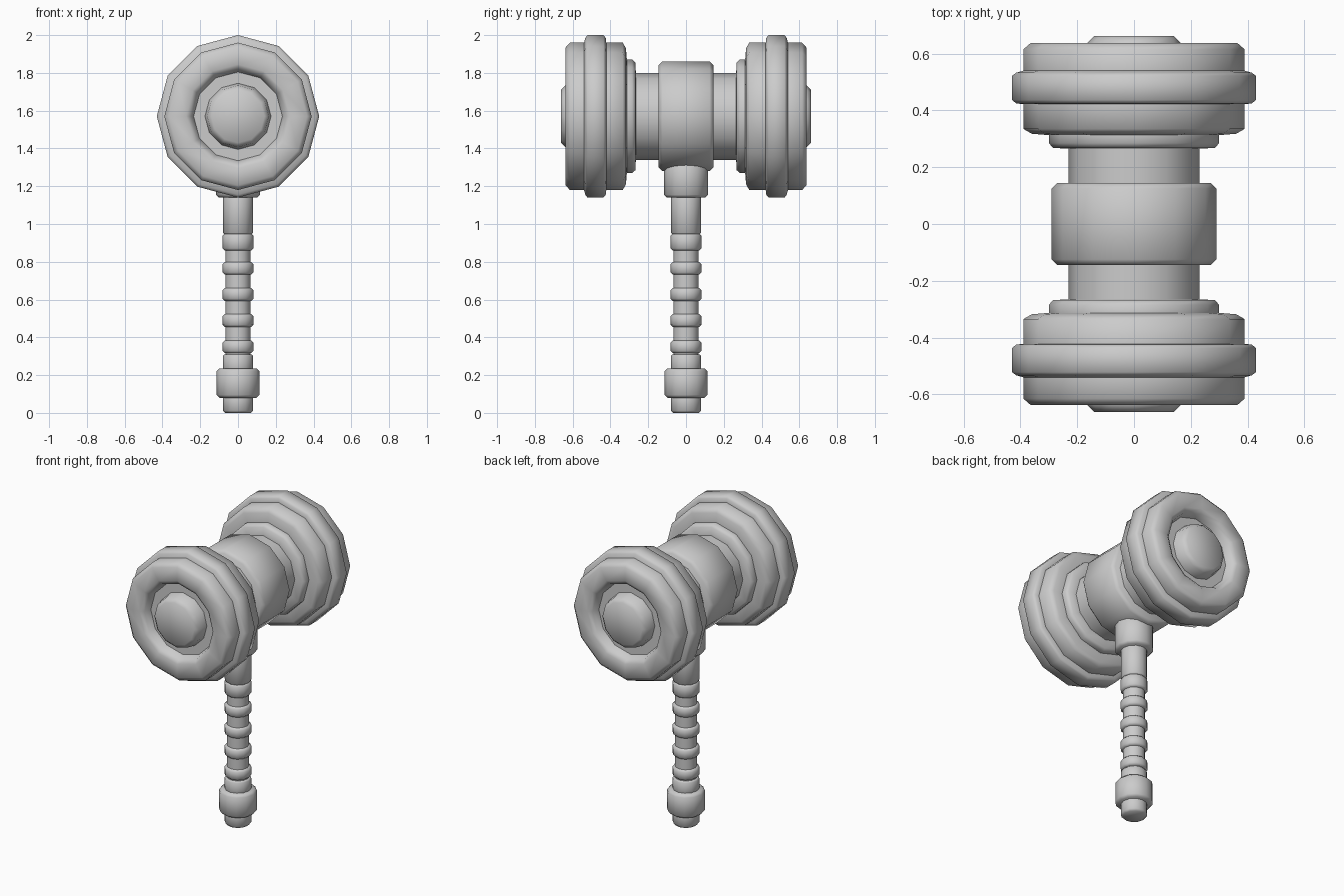
import bpy, bmesh, math
from mathutils import Matrix

cube = bpy.data.objects.get("Cube")
if cube:
    bpy.data.objects.remove(cube, do_unlink=True)

SIDES = 12
AXIS_Z = 1.57

grey = bpy.data.materials.new("plain_grey")
grey.use_nodes = True
colour = (0.6, 0.6, 0.6, 1)
grey.diffuse_color = colour
grey.node_tree.nodes["Principled BSDF"].inputs["Base Color"].default_value = colour


def lathe(name, profile, matrix=Matrix()):
    """Turn (radius, height) points around z, cap both ends, then place."""
    bm = bmesh.new()
    rings = []
    for r, h in profile:
        angles = [math.tau * i / SIDES for i in range(SIDES)]
        rings.append([bm.verts.new((r * math.cos(a), r * math.sin(a), h)) for a in angles])
    for low, high in zip(rings, rings[1:]):
        for i in range(SIDES):
            j = (i + 1) % SIDES
            bm.faces.new((low[i], low[j], high[j], high[i]))
    bm.faces.new(rings[0][::-1])
    bm.faces.new(rings[-1])
    bm.transform(matrix)
    bmesh.ops.recalc_face_normals(bm, faces=bm.faces)
    mesh = bpy.data.meshes.new(name)
    bm.to_mesh(mesh)
    bm.free()
    mesh.materials.append(grey)
    obj = bpy.data.objects.new(name, mesh)
    bpy.context.collection.objects.link(obj)
    bpy.ops.object.select_all(action='DESELECT')
    obj.select_set(True)
    bpy.context.view_layer.objects.active = obj
    bpy.ops.object.shade_smooth_by_angle(angle=math.radians(65))
    return obj


def band(r, low, high, b=0.015):
    """Profile of a drum with softened rims."""
    return [(r - b, low), (r, low + b), (r, high - b), (r - b, high)]


def along_y(direction):
    turn = Matrix.Rotation(-direction * math.pi / 2, 4, 'X')
    return Matrix.Translation((0, 0, AXIS_Z)) @ turn


# Head: central barrel and its collar
lathe("head_barrel", [(0.23, -0.3), (0.23, 0.3)], along_y(1))
lathe("head_collar", band(0.29, -0.145, 0.145, 0.02), along_y(1))

# Striking ends: stepped drum with a dished face and central boss
end_profile = [
    (0.22, 0.265), (0.285, 0.268), (0.30, 0.285), (0.30, 0.313),
    (0.36, 0.318), (0.39, 0.335), (0.39, 0.422),
    (0.415, 0.425), (0.43, 0.437), (0.43, 0.522), (0.415, 0.533),
    (0.39, 0.54), (0.39, 0.615), (0.365, 0.637),
    (0.275, 0.637), (0.25, 0.62), (0.235, 0.575), (0.175, 0.575),
    (0.163, 0.64), (0.14, 0.662),
]
for side, direction in (("front", -1), ("back", 1)):
    lathe(side + "_striking_end", end_profile, along_y(direction))

# Handle: socket, shaft, grip rings and pommel
lathe("handle_socket", band(0.117, 1.14, 1.34))
lathe("handle_core", [(0.067, 0.05), (0.067, 1.0)])
lathe("handle_shaft", band(0.08, 0.945, 1.2, 0.008))
for i in range(5):
    centre = 0.35 + i * 0.1385
    half = 0.045 if i == 4 else 0.034
    lathe("grip_ring_%d" % (i + 1), band(0.082, centre - half, centre + half, 0.012))
lathe("grip_base", band(0.08, 0.2, 0.31, 0.008))
lathe("pommel", band(0.114, 0.08, 0.235))
lathe("pommel_tip", band(0.08, 0.0, 0.12, 0.012))
